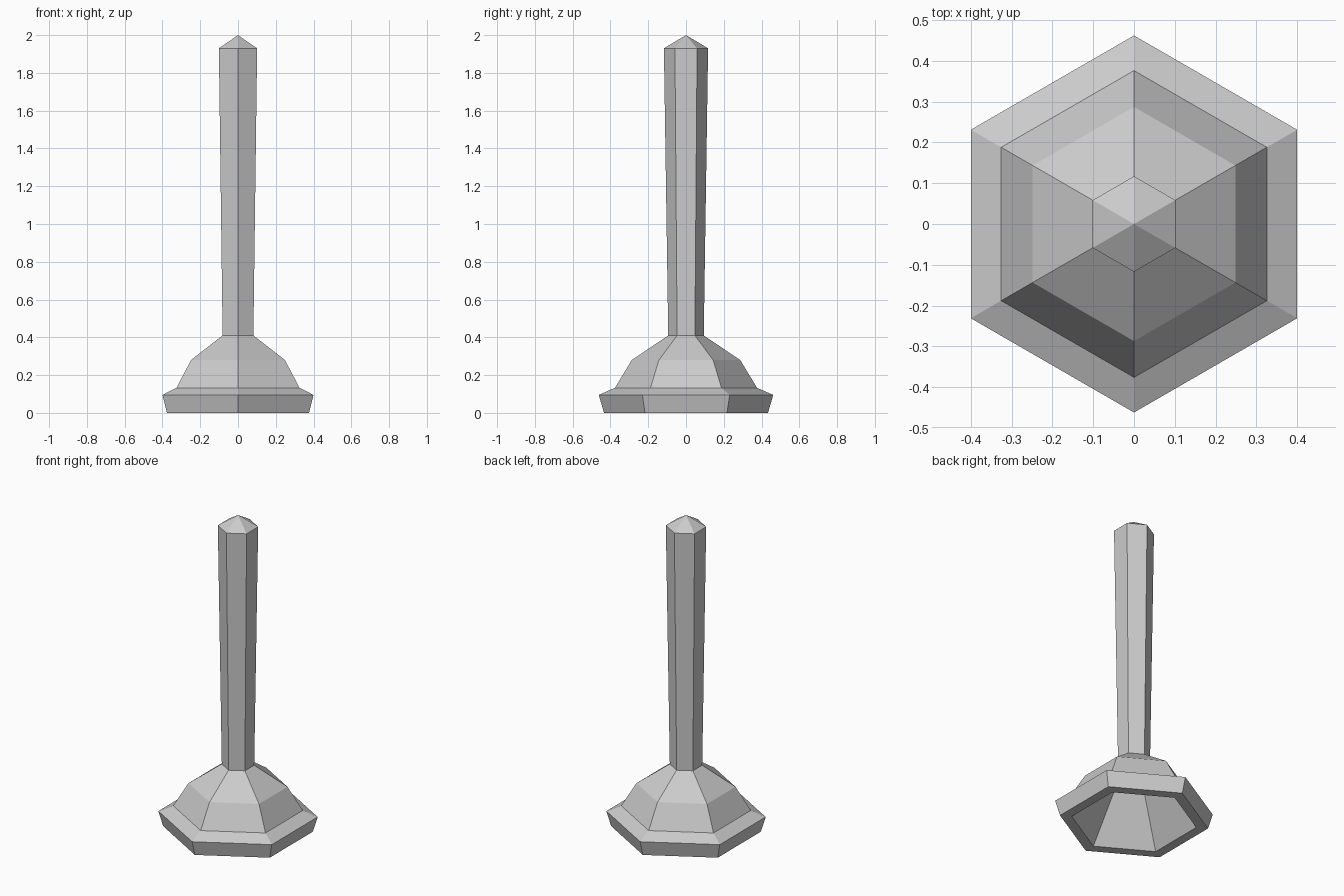
import bpy, bmesh
from math import cos, sin, pi

SIDES = 6

cube = bpy.data.objects.get("Cube")
if cube:
    bpy.data.objects.remove(cube, do_unlink=True)

grey = bpy.data.materials.new("plain_grey")
grey.use_nodes = True
colour = (0.6, 0.6, 0.6, 1)
grey.diffuse_color = colour
grey.node_tree.nodes["Principled BSDF"].inputs["Base Color"].default_value = colour


def turned(name, profile, cap_bottom=False):
    """Sweep a (radius, height) profile around z; radius 0 makes a point."""
    bm = bmesh.new()
    rings = []
    for r, z in profile:
        count = SIDES if r else 1
        rings.append([bm.verts.new((r * cos(pi / 2 + 2 * pi * i / SIDES),
                                    r * sin(pi / 2 + 2 * pi * i / SIDES), z))
                      for i in range(count)])
    for low, high in zip(rings, rings[1:]):
        for i in range(SIDES):
            j = (i + 1) % SIDES
            if len(high) == 1:
                bm.faces.new((low[i], low[j], high[0]))
            else:
                bm.faces.new((low[i], low[j], high[j], high[i]))
    if cap_bottom:
        bm.faces.new(rings[0][::-1])
    mesh = bpy.data.meshes.new(name)
    bm.to_mesh(mesh)
    bm.free()
    mesh.materials.append(grey)
    obj = bpy.data.objects.new(name, mesh)
    bpy.context.collection.objects.link(obj)
    return obj


# Hollow cup: up the inner cone is open below, flat lip, flared rim, domed shell
turned("cup", [(0.094, 0.41), (0.365, 0), (0.434, 0), (0.462, 0.095),
               (0.376, 0.133), (0.287, 0.28), (0.094, 0.41)])

# Handle widening slightly upward to a shallow pointed end
turned("handle", [(0.094, 0.41), (0.117, 1.93), (0, 2)], cap_bottom=True)
